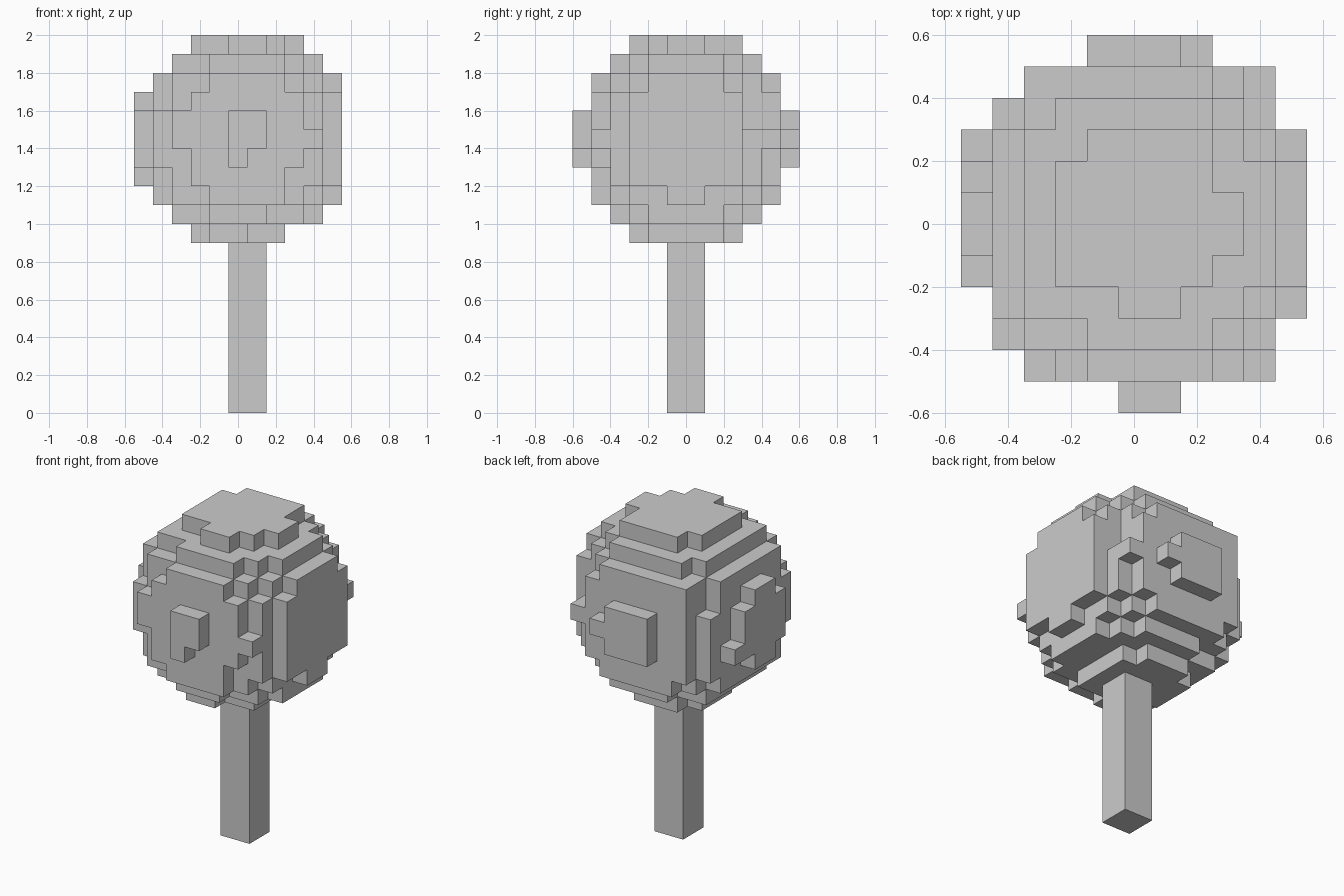
import bpy, bmesh, math
from mathutils import Vector

if "Cube" in bpy.data.objects:
    bpy.data.objects.remove(bpy.data.objects["Cube"])

S = 0.1  # voxel size; x index is offset by half a voxel


def voxel_object(name, boxes):
    """Fill boxes (x0, x1, y0, y1, z0, z1) with voxels and keep only the outer skin."""
    cells = {(x, y, z) for a, b, c, d, e, f in boxes
             for x in range(a, b) for y in range(c, d) for z in range(e, f)}
    bm = bmesh.new()
    verts = {}

    def vert(p):
        if p not in verts:
            verts[p] = bm.verts.new((p[0] * S - S / 2, p[1] * S, p[2] * S))
        return verts[p]

    for cell in sorted(cells):
        for axis in range(3):
            for side in (0, 1):
                n = list(cell)
                n[axis] += 2 * side - 1
                if tuple(n) in cells:
                    continue
                u, v = (axis + 1) % 3, (axis + 2) % 3
                quad = []
                for du, dv in ((0, 0), (1, 0), (1, 1), (0, 1)):
                    p = list(cell)
                    p[axis] += side
                    p[u] += du
                    p[v] += dv
                    quad.append(vert(tuple(p)))
                bm.faces.new(quad if side else quad[::-1])
    # merge flat neighbouring squares into clean steps
    bmesh.ops.dissolve_limit(bm, angle_limit=math.radians(1),
                             verts=bm.verts[:], edges=bm.edges[:])
    mesh = bpy.data.meshes.new(name)
    bm.to_mesh(mesh)
    bm.free()
    obj = bpy.data.objects.new(name, mesh)
    bpy.context.collection.objects.link(obj)
    return obj


def x_plate(x, rects):   # rects: y0, y1, z0, z1
    return [(x, x + 1, *r) for r in rects]


def y_plate(y, rects):   # rects: x0, x1, z0, z1
    return [(r[0], r[1], y, y + 1, r[2], r[3]) for r in rects]


def z_plate(z, rects):   # rects: x0, x1, y0, y1
    return [(*r, z, z + 1) for r in rects]


# Middle of the leaf ball, with stepped vertical corners
foliage = [(-4, 5, -3, 3, 11, 18), (-3, 4, -4, 4, 11, 18),
           (4, 5, -4, -3, 12, 17), (4, 5, 3, 4, 12, 15),
           (-4, -3, 3, 4, 12, 16), (-4, -3, -4, -3, 13, 16)]
# Front plates
foliage += y_plate(-5, [(-1, 3, 11, 18), (-2, 3, 12, 17), (-2, 4, 13, 17),
                        (-3, 4, 14, 16), (4, 5, 14, 15)])
foliage += y_plate(-6, [(0, 2, 14, 16), (0, 1, 13, 14)])
# Back plates
foliage += y_plate(4, [(-3, 3, 12, 18), (-2, 3, 11, 12), (3, 4, 12, 17), (4, 5, 14, 15)])
foliage += y_plate(5, [(-1, 2, 13, 16), (2, 3, 14, 15)])
# Right and left plates
foliage += x_plate(5, [(-2, 2, 17, 18), (-3, 3, 12, 17), (-1, 1, 11, 12)])
foliage += x_plate(-5, [(-1, 1, 12, 17), (-2, 2, 13, 16), (2, 3, 13, 14)])
# Crown steps
foliage += z_plate(18, [(-2, 3, 3, 4), (-3, 4, -3, 3), (4, 5, -2, 2), (-1, 3, -4, -3)])
foliage += z_plate(19, [(-1, 3, 2, 3), (-2, 3, -2, 2), (3, 4, -1, 1), (0, 2, -3, -2)])
# Underside steps
foliage += z_plate(10, [(-1, 2, -4, -3), (-3, 4, -3, 3), (4, 5, -2, 2), (-1, 3, 3, 4)])
foliage += z_plate(9, [(-1, 1, -3, -2), (-1, 3, -2, -1), (-2, 3, -1, 2), (-1, 2, 2, 3)])
voxel_object("foliage", foliage)

# Trunk
voxel_object("trunk", [(0, 2, -1, 1, 0, 9)])
